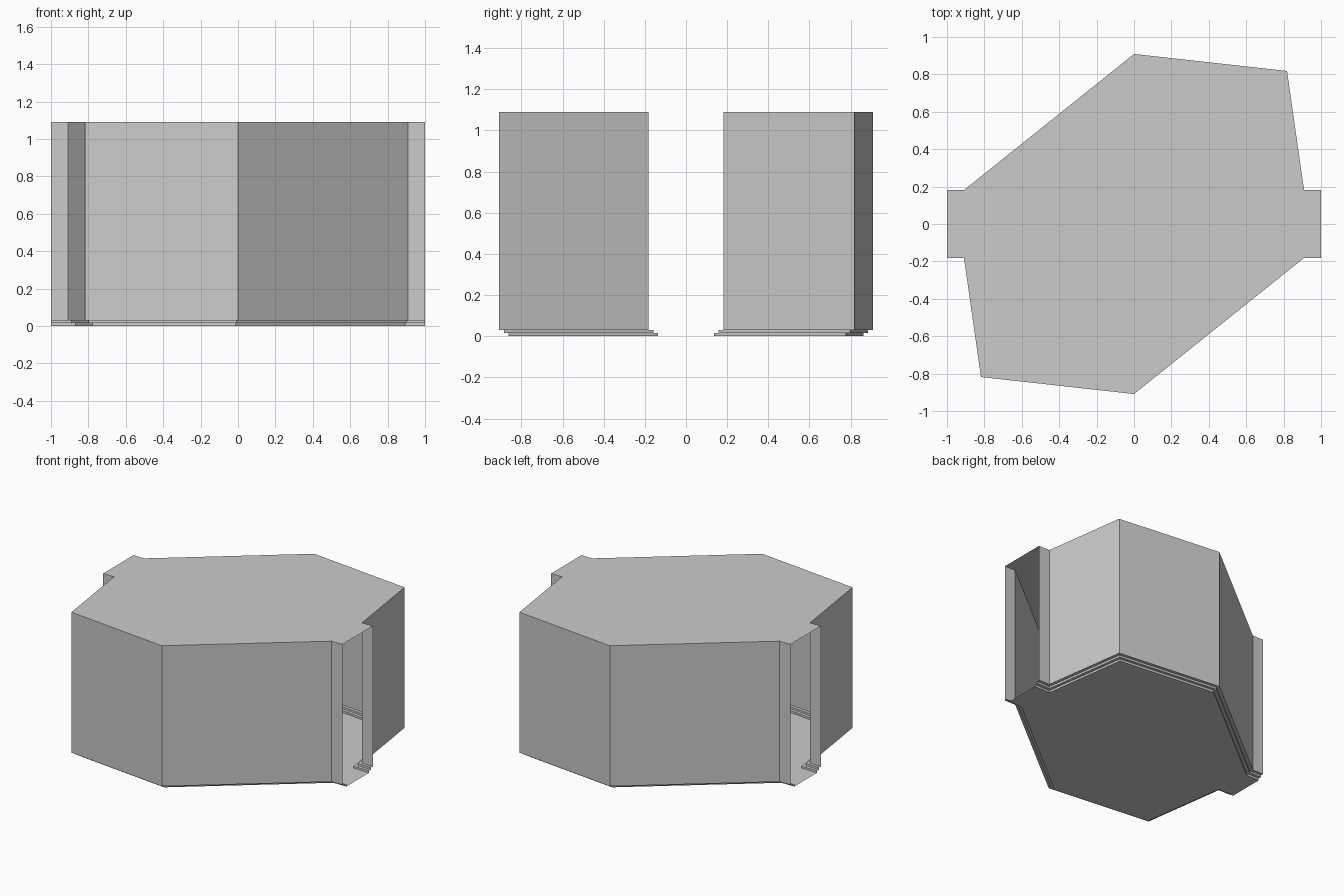
import bpy, bmesh
from mathutils import Vector

if "Cube" in bpy.data.objects:
    bpy.data.objects.remove(bpy.data.objects["Cube"])

U = 1 / 11                      # plan grid unit
H = 12 * U                      # room height
STEP = 0.0227                   # skirting step depth

# Half of the plan, from the left doorway round to the right doorway
HALF = [Vector((x * U, y * U)) for x, y in
        [(-11, 2), (-10, 2), (0, 10), (9, 9), (10, 2), (11, 2)]]


def inset(path, d):
    """Mitred offset of the open path towards the room centre."""
    dirs = [(b - a).normalized() for a, b in zip(path, path[1:])]
    norms = [Vector((t.y, -t.x)) for t in dirs]
    out = []
    for i, p in enumerate(path):
        a, b = norms[max(i - 1, 0)], norms[min(i, len(norms) - 1)]
        out.append(p + (a + b) * (d / (1 + a.dot(b))))
    return out


def make_object(name, build):
    bm = bmesh.new()
    build(bm)
    mesh = bpy.data.meshes.new(name)
    bm.to_mesh(mesh)
    bm.free()
    obj = bpy.data.objects.new(name, mesh)
    bpy.context.collection.objects.link(obj)
    return obj


def sweep(sign, profile):
    """Surface following the half plan, profile = (inset, z) pairs going down."""
    def build(bm):
        rows = [[bm.verts.new((sign * p.x, sign * p.y, z)) for p in inset(HALF, d)]
                for d, z in profile]
        for hi, lo in zip(rows, rows[1:]):
            for i in range(len(hi) - 1):
                bm.faces.new((hi[i], hi[i + 1], lo[i + 1], lo[i]))
    return build


def slab(d, z, up):
    """Flat sheet filling the whole plan."""
    def build(bm):
        half = inset(HALF, d)
        face = bm.faces.new([bm.verts.new((s * p.x, s * p.y, z))
                             for s in (1, -1) for p in half])
        face.normal_update()
        if (face.normal.z > 0) != up:
            face.normal_flip()
    return build


# Thin walls and stepped skirting, repeated by half-turn symmetry
for side, sign in (("back", 1), ("front", -1)):
    make_object(side + "_wall", sweep(sign, [(0, H), (0, 0.03)]))
    make_object(side + "_skirting", sweep(sign, [
        (0, 0.03), (STEP, 0.03), (STEP, 0.015), (2 * STEP, 0.015), (2 * STEP, 0)]))

# Ceiling and floor sheets; both doorways stay open
make_object("ceiling", slab(0, H, False))
make_object("floor", slab(2 * STEP, 0, True))
